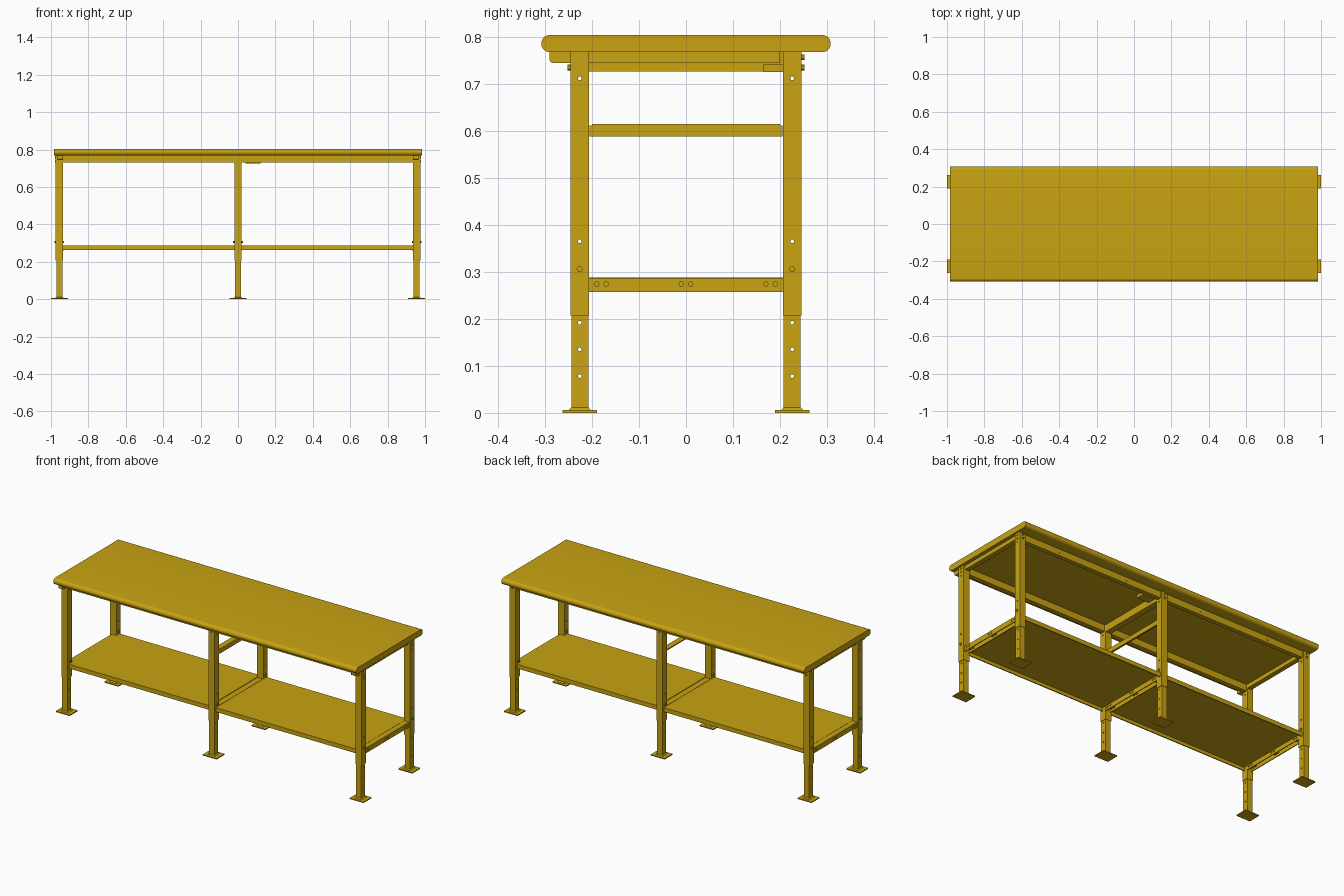
import bpy, bmesh, math
from mathutils import Matrix, Vector

cube = bpy.data.objects.get("Cube")
if cube:
    bpy.data.objects.remove(cube, do_unlink=True)

paint = bpy.data.materials.new("mustard yellow")
COLOUR = (0.58, 0.37, 0.006, 1)
paint.use_nodes = True
paint.diffuse_color = COLOUR
paint.node_tree.nodes["Principled BSDF"].inputs["Base Color"].default_value = COLOUR


def finish(name, bm):
    mesh = bpy.data.meshes.new(name)
    bm.to_mesh(mesh)
    bm.free()
    mesh.materials.append(paint)
    obj = bpy.data.objects.new(name, mesh)
    bpy.context.collection.objects.link(obj)
    return obj


def add_box(bm, x, y, z):
    """Box from (low, high) ranges."""
    lows, highs = zip(*(sorted(r) for r in (x, y, z)))
    size = Vector(highs) - Vector(lows)
    mid = (Vector(highs) + Vector(lows)) / 2
    matrix = Matrix.Translation(mid) @ Matrix.Diagonal((*size, 1))
    return bmesh.ops.create_cube(bm, size=1, matrix=matrix)["verts"]


def around(c, width):
    return (c - width / 2, c + width / 2)


def boxes(name, *ranges):
    bm = bmesh.new()
    for r in ranges:
        add_box(bm, *r)
    return finish(name, bm)


def add_rod(bm, pos, axis, radius, length, sides):
    turn = Vector((0, 0, 1)).rotation_difference(Vector(axis)).to_matrix().to_4x4()
    bmesh.ops.create_cone(bm, cap_ends=True, segments=sides, radius1=radius, radius2=radius,
                          depth=length, matrix=Matrix.Translation(pos) @ turn)


LEG_X, LEG_Y = 0.955, 0.226
TOP_Z = 0.768
SIDES = (-1, 1)

# Table top with fully rounded long edges
bm = bmesh.new()
add_box(bm, (-0.985, 0.985), (-0.308, 0.308), (TOP_Z, 0.804))
long_edges = [e for e in bm.edges if abs(e.verts[0].co.x - e.verts[1].co.x) > 1]
bmesh.ops.bevel(bm, geom=long_edges, offset=0.0178, segments=8, profile=0.5, affect='EDGES')
top = finish("table_top", bm)
bpy.context.view_layer.objects.active = top
top.select_set(True)
bpy.ops.object.shade_smooth_by_angle(angle=math.radians(35))

# Drill for the adjustment holes, running through every leg
bm = bmesh.new()
for s in SIDES:
    for z in (0.078, 0.135, 0.192, 0.365, 0.712):
        add_rod(bm, (0, s * LEG_Y, z), (1, 0, 0), 0.004, 2.4, 12)
drill = finish("hole_cutter", bm)
drill.hide_render = True


def cut(obj):
    mod = obj.modifiers.new("holes", 'BOOLEAN')
    mod.operation, mod.solver, mod.object = 'DIFFERENCE', 'EXACT', drill
    bpy.context.view_layer.objects.active = obj
    bpy.ops.object.modifier_apply(modifier=mod.name)


# Legs: upper sleeve, sliding post, foot plate with weld collar, bolts
for place, x in (("right", -LEG_X), ("middle", 0), ("left", LEG_X)):
    for end, s in (("front", -1), ("back", 1)):
        y = s * LEG_Y
        tag = end + "_" + place
        cut(boxes(tag + "_leg_sleeve", (around(x, 0.04), around(y, 0.04), (0.207, TOP_Z))))
        cut(boxes(tag + "_leg_post", (around(x, 0.033), around(y, 0.036), (0.006, 0.23))))

        bm = bmesh.new()
        add_box(bm, around(x, 0.09), around(y, 0.074), (0, 0.006))
        for v in add_box(bm, around(x, 0.046), around(y, 0.046), (0.006, 0.012)):
            if v.co.z > 0.01:
                v.co.x, v.co.y = x + (v.co.x - x) * 0.72, y + (v.co.y - y) * 0.8
        finish(tag + "_foot", bm)

        bm = bmesh.new()
        add_rod(bm, (x, y, 0.306), (1, 0, 0), 0.007, 0.052, 6)
        for z in (0.735, 0.757):
            add_rod(bm, (x, y, z), (1, 0, 0), 0.006, 0.046, 6)
            add_rod(bm, (x, y + s * 0.022, z), (0, 1, 0), 0.006, 0.009, 6)
        finish(tag + "_bolts", bm)

bpy.data.objects.remove(drill, do_unlink=True)

# Long rails under the top, as channels between the legs
for end, s in (("front", -1), ("back", 1)):
    for place, side in (("right", -1), ("left", 1)):
        span = (side * 0.02, side * 0.935)
        bm = bmesh.new()
        add_box(bm, span, (s * 0.212, s * 0.238), (0.73, TOP_Z))
        for x in (0.25, 0.7):
            add_rod(bm, (side * x, s * 0.238, 0.748), (0, 1, 0), 0.006, 0.006, 6)
        finish(f"{end}_{place}_rail", bm)

# End bearers under the top, reaching past the front legs
for place, side in (("right", -1), ("left", 1)):
    bm = bmesh.new()
    bar = add_box(bm, around(side * 0.95, 0.028), (-0.29, 0.2), (0.745, TOP_Z))
    nose = [e for e in bm.edges if all(v.co.y < -0.28 and v.co.z < 0.75 for v in e.verts)]
    bmesh.ops.bevel(bm, geom=nose, offset=0.006, segments=2, profile=0.5, affect='EDGES')
    finish(place + "_end_bearer", bm)

# Middle frame: upper channel, brace and small bracket
boxes("middle_upper_channel",
      (around(0, 0.034), (-0.206, 0.206), (0.727, 0.733)),
      (around(-0.015, 0.005), (-0.206, 0.206), (0.727, TOP_Z)),
      (around(0.015, 0.005), (-0.206, 0.206), (0.727, TOP_Z)))
boxes("middle_brace",
      (around(0.014, 0.006), (-0.205, 0.205), (0.588, 0.612)),
      (around(0, 0.034), (-0.2, 0.2), (0.609, 0.615)))
boxes("back_bracket", ((0.04, 0.12), (0.165, 0.215), (0.725, 0.742)))

# Lower cross bars, bolted between the front and back legs
for place, x in (("right", -0.95), ("middle", 0), ("left", 0.95)):
    bm = bmesh.new()
    for face in SIDES:
        add_box(bm, around(x + face * 0.0145, 0.005), (-0.206, 0.206), (0.257, 0.287))
    add_box(bm, around(x, 0.034), (-0.206, 0.206), (0.282, 0.287))
    for s in SIDES:
        for y in (0.01, 0.17, 0.19):
            add_rod(bm, (x, s * y, 0.274), (1, 0, 0), 0.006, 0.042, 6)
    finish(place + "_lower_cross_bar", bm)

# Shelf pans with turned-down lips
for place, side in (("right", -1), ("left", 1)):
    span = (side * 0.02, side * 0.935)
    boxes(place + "_shelf",
          (span, (-0.235, 0.235), (0.282, 0.288)),
          *((span, (s * 0.235, s * 0.229), (0.263, 0.285)) for s in SIDES))
